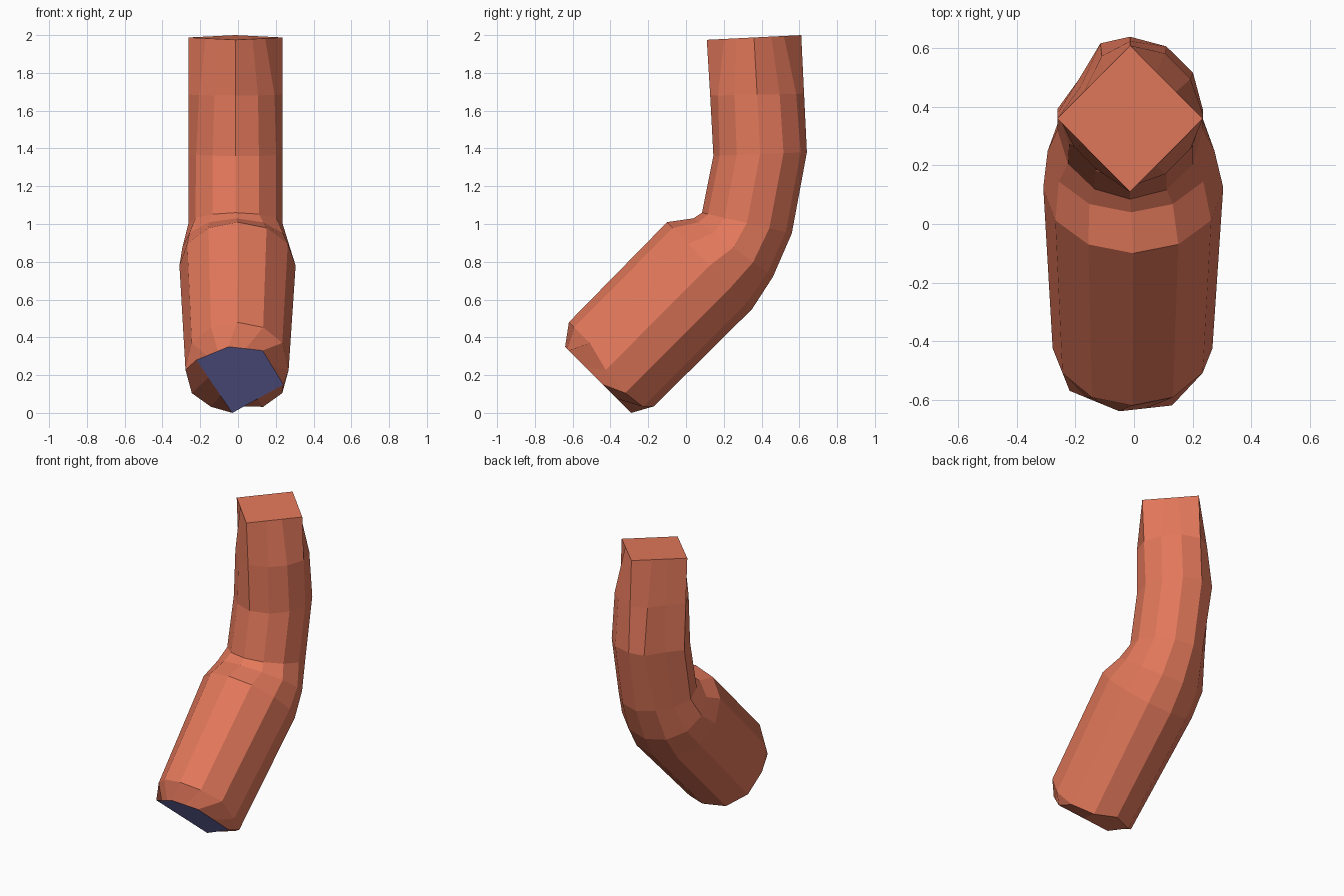
import bpy, bmesh, math
from mathutils import Vector

if "Cube" in bpy.data.objects:
    bpy.data.objects.remove(bpy.data.objects["Cube"])


def material(name, rgb):
    m = bpy.data.materials.new(name)
    m.diffuse_color = (*rgb, 1)
    m.use_nodes = True
    m.node_tree.nodes["Principled BSDF"].inputs["Base Color"].default_value = m.diffuse_color
    return m


skin = material("terracotta", (0.77, 0.19, 0.105))
cap_blue = material("slate blue", (0.25, 0.25, 0.70))

SIDES = 12
# front point (y, z), back point (y, z), left x, right x,
# roundness of back left quarter, front left quarter, right half
# roundness 1 is a diamond section, 2 is an ellipse, more is squarer
RINGS = [
    ((-0.62, 0.48), (-0.17, 0.035), -0.278, 0.268, 2.1, 2.1, 2.1),   # wrist rim
    ((-0.10, 1.01), (0.35, 0.55), -0.310, 0.305, 2.0, 2.0, 2.0),     # end of forearm
    ((0.04, 1.03), (0.46, 0.72), -0.295, 0.275, 2.0, 2.0, 2.0),      # elbow fold
    ((0.085, 1.06), (0.56, 0.95), -0.262, 0.235, 1.5, 1.9, 2.0),     # elbow
    ((0.145, 1.36), (0.64, 1.38), -0.262, 0.235, 1.2, 1.8, 2.0),     # mid upper arm
    ((0.128, 1.68), (0.625, 1.69), -0.262, 0.235, 1.1, 1.45, 1.75),  # high upper arm
    ((0.11, 1.975), (0.61, 2.00), -0.262, 0.235, 1.0, 1.0, 1.0),     # square top
]
# corners of the flat wrist face as (x, z), with the edge steps up to the next one
CAP = [((0.24, 0.15), 2), ((-0.03, 0.0), 3), ((-0.22, 0.28), 3),
       ((-0.05, 0.35), 2), ((0.13, 0.33), 2)]


def ring_points(front, back, left, right, p_bl, p_fl, p_right):
    f, b = Vector((0, *front)), Vector((0, *back))
    mid, half = (f + b) / 2, (b - f) / 2
    cx, hx = (left + right) / 2, (right - left) / 2
    for i in range(SIDES):
        a = math.tau * i / SIDES
        c, s = math.cos(a), math.sin(a)
        p = p_right if c > 0 else p_bl if s > 0 else p_fl
        r = (abs(c) ** p + abs(s) ** p) ** (-1 / p)
        yield mid + half * (s * r) + Vector((cx + hx * c * r, 0, 0))


def cap_points():
    pts = []
    for k, (start, steps) in enumerate(CAP):
        end = CAP[(k + 1) % len(CAP)][0]
        for n in range(steps):
            p = Vector(start).lerp(Vector(end), n / steps)
            pts.append(Vector((p.x, -0.29 - p.y, p.y)))
    return pts[-1:] + pts[:-1]   # first corner lies just below the right side


# bent arm: one loft from wrist to the square upper end
rings = [cap_points()] + [list(ring_points(*r)) for r in RINGS]
for i, dip in {0: 0.03, 1: 0.04, 2: 0.03, 4: 0.03, 5: 0.04, 6: 0.03}.items():
    rings[1][i] += Vector((0, -dip, -dip))   # rim dips towards the cap below
rings[5][4].y += 0.05            # fuller back left of the upper arm
rings[6][4].y += 0.03

bm = bmesh.new()
loops = [[bm.verts.new(p) for p in ring] for ring in rings]
for lo, hi in zip(loops, loops[1:]):
    for i in range(SIDES):
        j = (i + 1) % SIDES
        bm.faces.new((lo[i], lo[j], hi[j], hi[i]))
cap = bm.faces.new(loops[0])
cap.material_index = 1
bm.faces.new(loops[-1])
bmesh.ops.recalc_face_normals(bm, faces=bm.faces)

mesh = bpy.data.meshes.new("bent_arm")
bm.to_mesh(mesh)
bm.free()
mesh.materials.append(skin)
mesh.materials.append(cap_blue)
bpy.context.collection.objects.link(bpy.data.objects.new("bent_arm", mesh))
